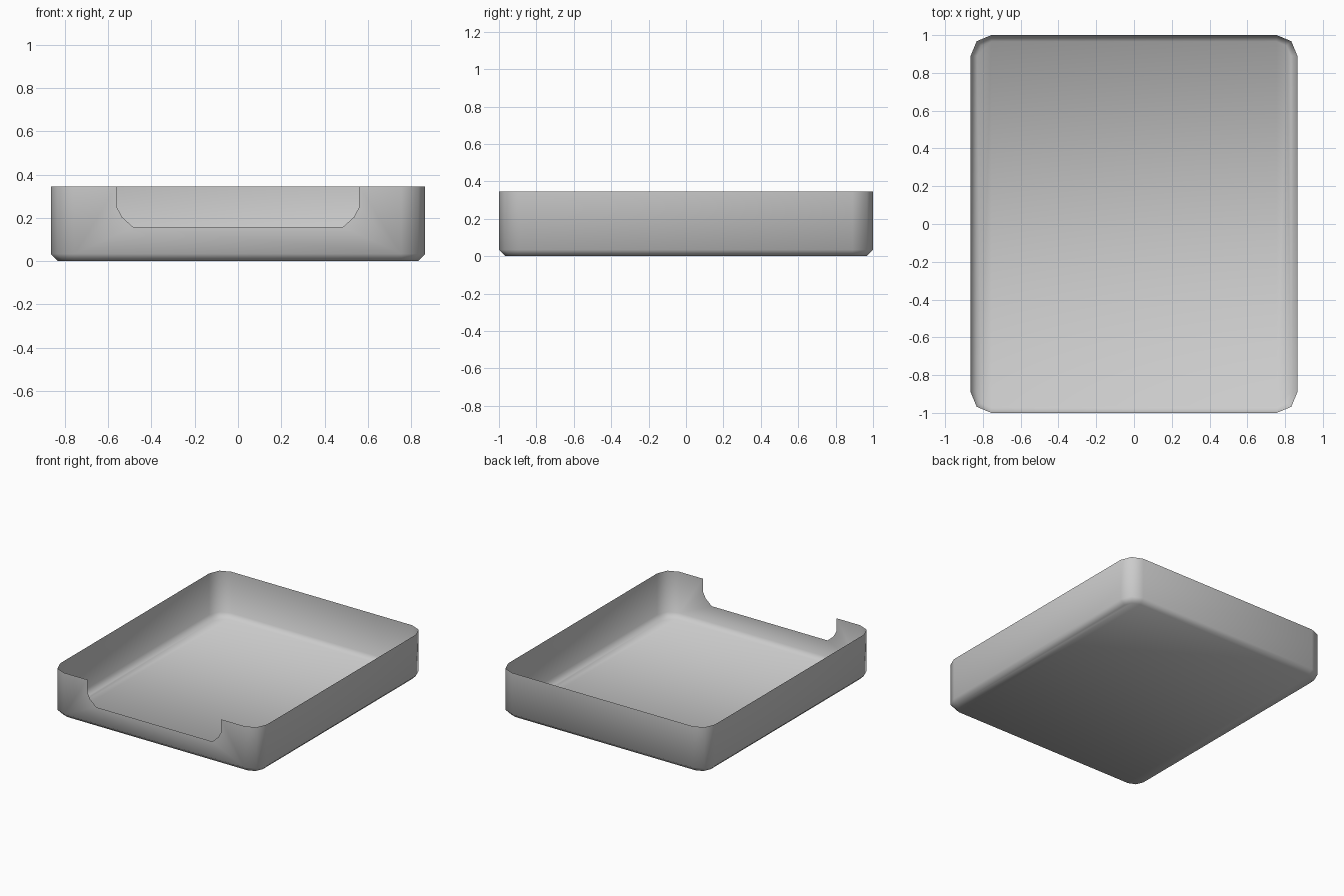
import bpy
import bmesh
from math import cos, sin, radians

if "Cube" in bpy.data.objects:
    bpy.data.objects.remove(bpy.data.objects["Cube"])

HALF_X, HALF_Y, HEIGHT = 0.865, 1.0, 0.346
CORNER, CHAMFER = 0.11, 0.034


def ring(bm, z, inset=0.0):
    """Rounded rectangle, three points per corner, counter-clockwise."""
    verts = []
    for k, (sx, sy) in enumerate([(1, 1), (-1, 1), (-1, -1), (1, -1)]):
        for step in range(3):
            a = radians(90 * k + 45 * step)
            verts.append(bm.verts.new((sx * (HALF_X - CORNER) + (CORNER - inset) * cos(a),
                                       sy * (HALF_Y - CORNER) + (CORNER - inset) * sin(a), z)))
    return verts


bm = bmesh.new()
base = ring(bm, 0, CHAMFER)
low = ring(bm, CHAMFER)
rim = ring(bm, HEIGHT)

# Chamfer all round, and every wall except the front one
FRONT = 8
for i in range(12):
    j = (i + 1) % 12
    bm.faces.new((base[i], base[j], low[j], low[i]))
    if i != FRONT:
        bm.faces.new((low[i], low[j], rim[j], rim[i]))

# Front wall with the rounded notch
half_notch = [(0.56, HEIGHT), (0.56, 0.25), (0.535, 0.203), (0.485, 0.158)]
outline = half_notch + [(-x, z) for x, z in reversed(half_notch)]
notch = [bm.verts.new((x, -HALF_Y, z)) for x, z in outline]
bm.faces.new([low[8], low[9], rim[9]] + notch + [rim[8]])

# Floor: middle panel and two side strips
for ids in [(9, 2, 3, 8), (9, 10, 11, 0, 1, 2), (3, 4, 5, 6, 7, 8)]:
    bm.faces.new([base[i] for i in reversed(ids)])

for face in bm.faces:
    face.smooth = True

mesh = bpy.data.meshes.new("tray_shell")
bm.to_mesh(mesh)
bm.free()
tray = bpy.data.objects.new("tray_shell", mesh)
bpy.context.collection.objects.link(tray)

# Plain grey material
grey = bpy.data.materials.new("plain_grey")
grey.use_nodes = True
colour = (0.6, 0.6, 0.6, 1)
grey.diffuse_color = colour
grey.node_tree.nodes["Principled BSDF"].inputs["Base Color"].default_value = colour
mesh.materials.append(grey)
